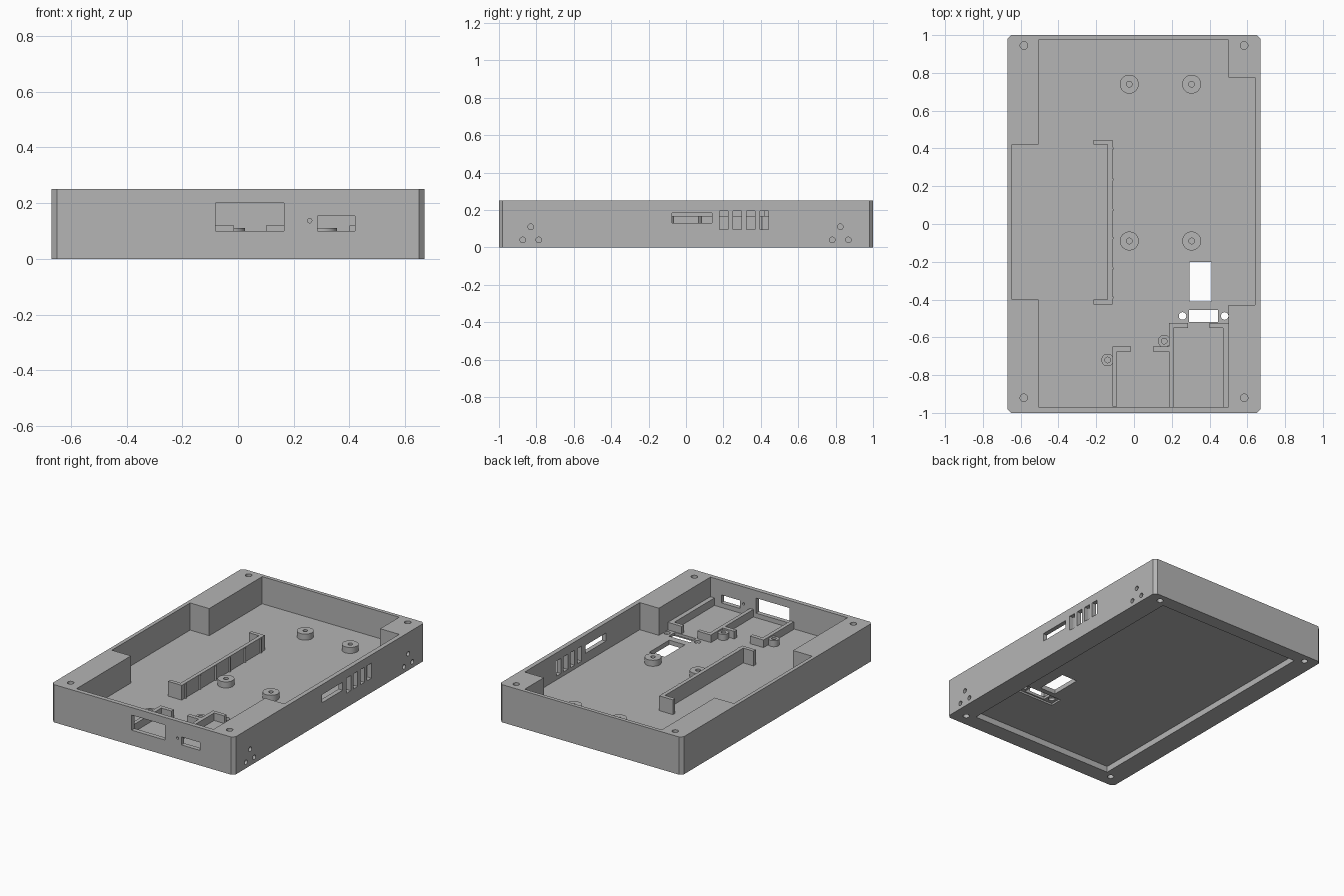
import bpy, bmesh

if "Cube" in bpy.data.objects:
    bpy.data.objects.remove(bpy.data.objects["Cube"])

grey = bpy.data.materials.new("plain grey")
grey.use_nodes = True
grey.diffuse_color = (0.46, 0.46, 0.46, 1)
grey.node_tree.nodes["Principled BSDF"].inputs["Base Color"].default_value = (0.46, 0.46, 0.46, 1)

HEIGHT, FLOOR, RECESS = 0.25, 0.07, 0.04


def prism(name, outline, z0, z1):
    """Extrude a flat outline from z0 up to z1."""
    bm = bmesh.new()
    face = bm.faces.new([bm.verts.new((x, y, z0)) for x, y in outline])
    top = bmesh.ops.extrude_face_region(bm, geom=[face])["geom"]
    bmesh.ops.translate(bm, vec=(0, 0, z1 - z0),
                        verts=[v for v in top if isinstance(v, bmesh.types.BMVert)])
    bmesh.ops.recalc_face_normals(bm, faces=bm.faces)
    mesh = bpy.data.meshes.new(name)
    bm.to_mesh(mesh)
    bm.free()
    mesh.materials.append(grey)
    obj = bpy.data.objects.new(name, mesh)
    bpy.context.collection.objects.link(obj)
    return obj


def block(name, x0, x1, y0, y1, z0, z1):
    return prism(name, [(x0, y0), (x1, y0), (x1, y1), (x0, y1)], z0, z1)


def rod(name, centre, radius, length, rotation=(0, 0, 0)):
    bpy.ops.mesh.primitive_cylinder_add(vertices=32, radius=radius, depth=length,
                                        location=centre, rotation=rotation)
    obj = bpy.context.object
    obj.name = name
    obj.data.materials.append(grey)
    return obj


def cut(target, cutter):
    """Subtract the cutter and throw it away."""
    cutter.hide_render = True
    mod = target.modifiers.new("cut", "BOOLEAN")
    mod.operation, mod.solver, mod.object = "DIFFERENCE", "EXACT", cutter
    bpy.context.view_layer.objects.active = target
    bpy.ops.object.modifier_apply(modifier=mod.name)
    bpy.data.objects.remove(cutter)


def smooth(obj):
    bpy.ops.object.select_all(action="DESELECT")
    obj.select_set(True)
    bpy.context.view_layer.objects.active = obj
    bpy.ops.object.shade_smooth_by_angle()


# Case with chamfered corners
W, L, C = 0.67, 1.0, 0.02
case = prism("case", [(C - W, -L), (W - C, -L), (W, C - L), (W, L - C),
                      (W - C, L), (C - W, L), (-W, L - C), (-W, C - L)], 0, HEIGHT)

# Stepped cavity, then the recess and connector pocket underneath
cut(case, prism("cavity", [(-0.505, 0.975), (0.5, 0.975), (0.5, 0.775), (0.64, 0.775),
                           (0.64, -0.43), (0.5, -0.43), (0.5, -0.97), (-0.505, -0.97),
                           (-0.505, -0.4), (-0.645, -0.4), (-0.645, 0.42), (-0.505, 0.42)],
                FLOOR, 0.4))
cut(case, block("recess", -0.53, 0.53, -0.89, 0.91, -0.1, RECESS))
cut(case, block("pocket", 0.22, 0.515, -0.53, -0.445, 0, RECESS + 0.012))

# Openings in the floor
cut(case, block("floor_window", 0.295, 0.41, -0.41, -0.2, 0, 0.1))
cut(case, block("floor_slot", 0.29, 0.445, -0.52, -0.455, 0, 0.1))
for x in (0.257, 0.48):
    cut(case, rod("floor_hole", (x, -0.487, 0.05), 0.02, 0.1))

# Front ports and indicator hole
cut(case, block("wide_port", -0.08, 0.165, -1.1, -0.9, 0.1, 0.2))
cut(case, block("small_port", 0.285, 0.42, -1.1, -0.9, 0.1, 0.153))
cut(case, rod("indicator_hole", (0.257, -1, 0.137), 0.008, 0.2, (1.5708, 0, 0)))

# Right side slots and blind screw holes
cut(case, block("long_slot", 0.6, 0.75, -0.075, 0.14, 0.13, 0.183))
for i in range(4):
    y = 0.18 + 0.072 * i
    cut(case, block("vent", 0.6, 0.75, y, y + 0.045, 0.095, 0.195))
for middle in (-0.83, 0.825):
    for dy, z in ((-0.043, 0.04), (0.043, 0.04), (0, 0.11)):
        cut(case, rod("side_hole", (W, middle + dy, z), 0.015, 0.08, (0, 1.5708, 0)))

# Corner screw holes, blind from top and bottom
for x in (-0.583, 0.583):
    for y in (-0.92, 0.945):
        for z in (0, HEIGHT):
            cut(case, rod("corner_hole", (x, y, z), 0.02, 0.12))
smooth(case)


# Standoffs and screw bosses with bores
def standoff(name, x, y, radius, top):
    post = rod(name, (x, y, (top + FLOOR) / 2 - 0.005), radius, top - FLOOR + 0.01)
    cut(post, rod("bore", (x, y, top), 0.015, 2 * (top - FLOOR) - 0.004))
    smooth(post)


for x in (-0.025, 0.305):
    for y in (-0.09, 0.74):
        standoff("standoff", x, y, 0.05, 0.11)
for x, y in ((-0.14, -0.72), (0.16, -0.62)):
    standoff("screw_boss", x, y, 0.033, 0.11)

# Board guides behind the front ports
base, guide_top = FLOOR - 0.01, 0.12
prism("left_guide", [(-0.115, -0.965), (-0.09, -0.965), (-0.09, -0.675), (-0.015, -0.675),
                     (-0.015, -0.648), (-0.115, -0.648)], base, guide_top)
prism("middle_guide", [(0.185, -0.975), (0.21, -0.975), (0.21, -0.55), (0.285, -0.55),
                       (0.285, -0.525), (0.185, -0.525), (0.185, -0.648), (0.1, -0.648),
                       (0.1, -0.675), (0.185, -0.675)], base, guide_top)
prism("right_guide", [(0.47, -0.975), (0.505, -0.975), (0.505, -0.525), (0.4, -0.525),
                      (0.4, -0.55), (0.47, -0.55)], base, guide_top)

# Long bracket with hooked ends and thin ribs
prism("bracket", [(-0.115, -0.425), (-0.115, 0.445), (-0.215, 0.445), (-0.215, 0.42),
                  (-0.14, 0.42), (-0.14, -0.4), (-0.215, -0.4), (-0.215, -0.425)], base, 0.168)
for y in (-0.39, -0.235, -0.075, 0.075, 0.235, 0.4):
    smooth(rod("bracket_rib", (-0.114, y, 0.115), 0.007, 0.1))
